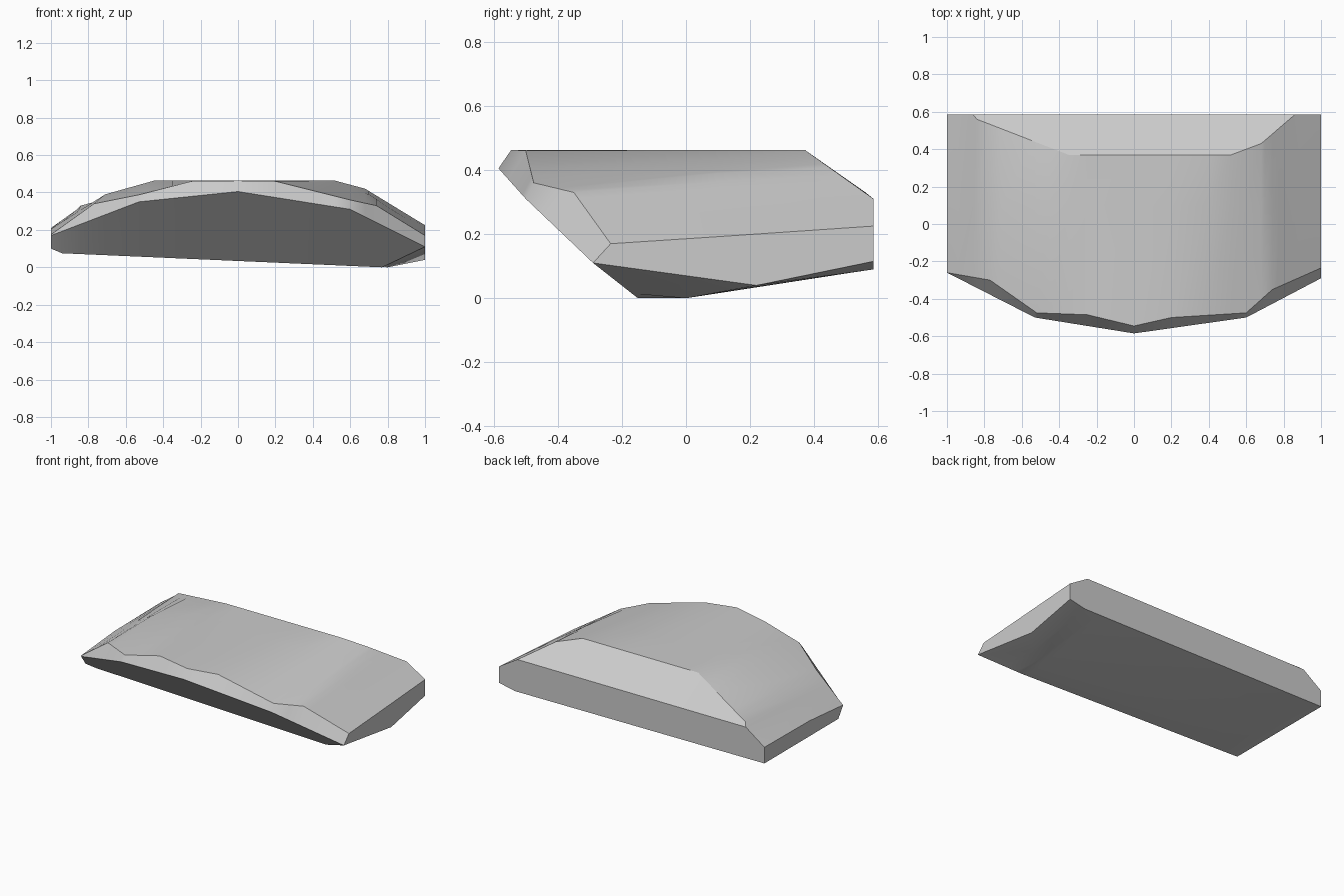
import bpy
import bmesh
import math

cube = bpy.data.objects.get("Cube")
if cube:
    bpy.data.objects.remove(cube, do_unlink=True)


def sample(line, x):
    """Point on a polyline at the given x."""
    for a, b in zip(line, line[1:]):
        if a[0] <= x <= b[0]:
            t = (x - a[0]) / (b[0] - a[0])
            return tuple(p + (q - p) * t for p, q in zip(a, b))
    return line[-1]


# Long edges of the slab, each running from right end to left end
front_lip = [(-1, -.26, .17), (-.53, -.5, .35), (0, -.585, .405), (.6, -.5, .31), (1, -.29, .11)]
bevel_top = [(-1, -.26, .175), (-.77, -.3, .34), (-.52, -.475, .39), (-.25, -.485, .46),
             (0, -.545, .463), (.2, -.5, .46), (.6, -.475, .36), (.74, -.35, .33), (1, -.235, .17)]
crown = [(-1, .1, .205), (-.71, .1, .39), (-.45, .1, .463), (.4, .1, .463), (.7, .1, .39), (1, .1, .192)]
back_ridge = [(-1, .585, .21), (-.86, .585, .31), (-.84, .56, .33), (-.35, .37, .463),
              (.52, .37, .463), (.68, .43, .42), (.86, .585, .31), (1, .585, .225)]
back_top = [(-1, .585, .21), (-.86, .585, .31), (.86, .585, .31), (1, .585, .225)]
back_foot = [(-1, .585, .1), (.88, .585, .09), (1, .585, .115)]
belly = [(-1, .2, .1), (-.94, .1, .078), (.8, 0, 0), (1, .22, .04)]
front_foot = [(-1, -.21, .1), (-.94, -.18, .075), (.77, -.15, 0), (1, -.29, .11)]
edges = [front_lip, bevel_top, crown, back_ridge, back_top, back_foot, belly, front_foot]

# Skin the edges at every shared station
stations = sorted({p[0] for line in edges for p in line})
bm = bmesh.new()
rings = [[bm.verts.new(sample(line, x)) for line in edges] for x in stations]
count = len(edges)
for r, s in zip(rings, rings[1:]):
    for i in range(count):
        j = (i + 1) % count
        bm.faces.new((r[i], r[j], s[j], s[i]))

# End caps
bm.faces.new(rings[0])
bm.faces.new(rings[-1])
bmesh.ops.remove_doubles(bm, verts=bm.verts, dist=.0005)
bmesh.ops.dissolve_degenerate(bm, edges=bm.edges, dist=.0005)
bmesh.ops.recalc_face_normals(bm, faces=bm.faces)

mesh = bpy.data.meshes.new("stone_slab")
bm.to_mesh(mesh)
bm.free()
slab = bpy.data.objects.new("stone_slab", mesh)
bpy.context.collection.objects.link(slab)

# Plain grey stone
grey = bpy.data.materials.new("stone_grey")
grey.use_nodes = True
grey.diffuse_color = (.6, .6, .6, 1)
grey.node_tree.nodes["Principled BSDF"].inputs["Base Color"].default_value = (.6, .6, .6, 1)
mesh.materials.append(grey)

bpy.context.view_layer.objects.active = slab
slab.select_set(True)
bpy.ops.object.shade_smooth_by_angle(angle=math.radians(30))
